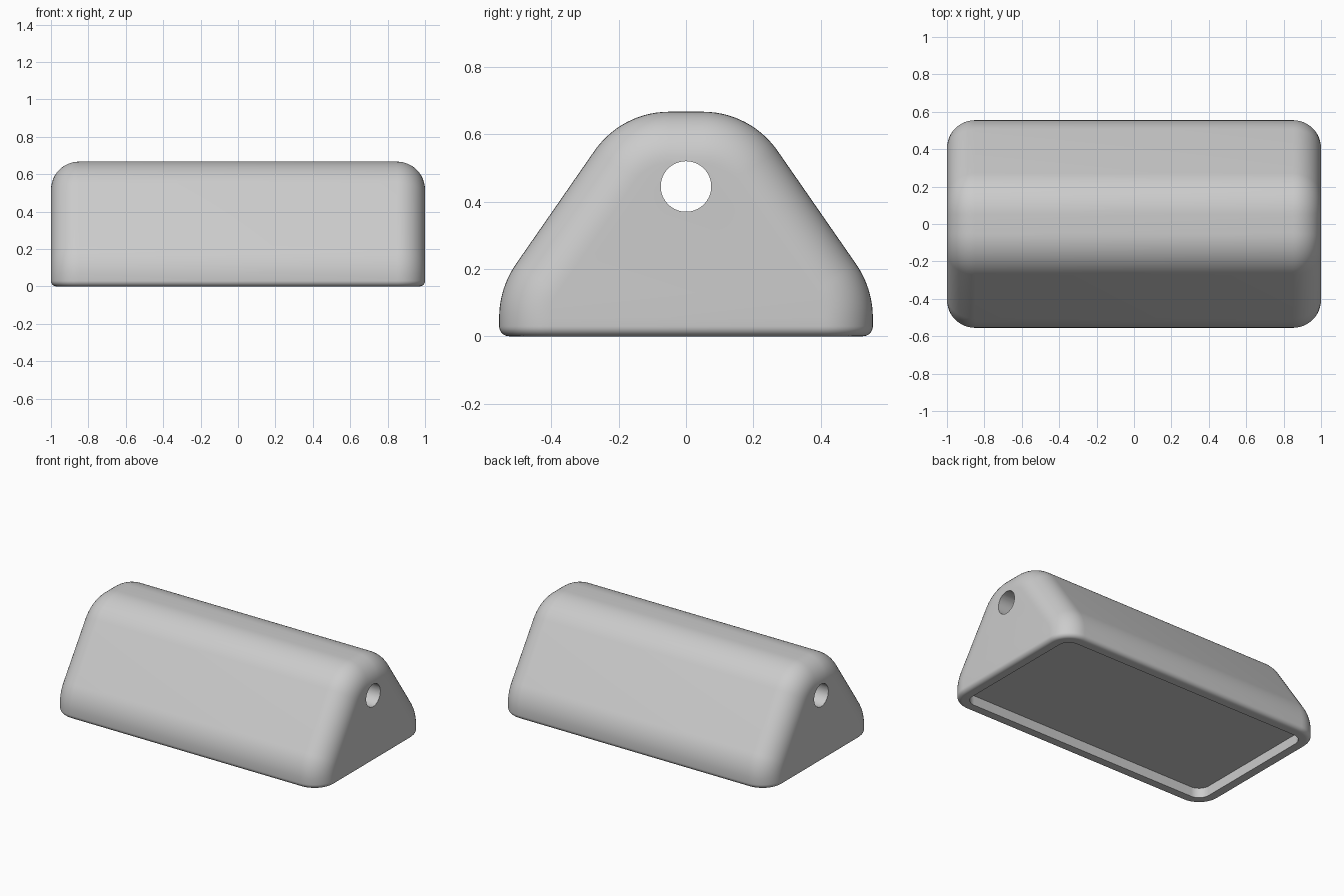
import bpy
import bmesh
from math import sin, cos, radians, pi

cube = bpy.data.objects.get("Cube")
if cube:
    bpy.data.objects.remove(cube, do_unlink=True)

HALF_LENGTH, HALF_WIDTH, HEIGHT = 1.0, 0.555, 0.667
END_R, TOP_R, SIDE_R, FOOT_R = 0.15, 0.27, 0.28, 0.03
SLOPE = 55
RECESS_INSET, RECESS_DEPTH = 0.075, 0.065

grey = bpy.data.materials.new("grey")
grey.use_nodes = True
grey.diffuse_color = (0.6, 0.6, 0.6, 1)
grey.node_tree.nodes["Principled BSDF"].inputs["Base Color"].default_value = (0.6, 0.6, 0.6, 1)


def steps(start, end, count):
    return [radians(start + (end - start) * i / count) for i in range(count + 1)]


def arc(cy, cz, radius, start, end, count):
    """Profile rows: core point, outward normal and end rounding radius."""
    core = radius - END_R
    return [(cy + core * sin(a), cz + core * cos(a), sin(a), cos(a), END_R)
            for a in steps(start, end, count)]


# Half profile from the ridge, down the slope, around the foot and into the recess
core_y = HALF_WIDTH - END_R
half = arc(0.05, HEIGHT - TOP_R, TOP_R, 0, SLOPE, 14)
half += arc(HALF_WIDTH - SIDE_R, 0.055, SIDE_R, SLOPE, 90, 10)
half += [(core_y, FOOT_R * (1 - sin(a)), 1, 0, END_R - FOOT_R * (1 - cos(a)))
         for a in steps(0, 90, 8)]
half += [(core_y, z, 1, 0, END_R - RECESS_INSET) for z in (0, RECESS_DEPTH)]
rows = [(-y, z, -ny, nz, r) for y, z, ny, nz, r in reversed(half)] + half

# Sweep every row along the length, rounding it over at both ends
bm = bmesh.new()
turn = steps(0, 90, 12)
stations = [(-1, a) for a in reversed(turn)] + [(1, a) for a in turn]
grid = [[bm.verts.new((s * (HALF_LENGTH - END_R + r * sin(a)),
                       y + r * cos(a) * ny, z + r * cos(a) * nz))
         for s, a in stations] for y, z, ny, nz, r in rows]
count = len(grid)
for i in range(count):
    a, b = grid[i], grid[(i + 1) % count]
    for j in range(len(stations) - 1):
        bm.faces.new((a[j], a[j + 1], b[j + 1], b[j]))

# Close the flat ends by joining opposite rows
for i in range(count // 2 - 1):
    for e in (0, -1):
        bm.faces.new((grid[i][e], grid[i + 1][e], grid[-2 - i][e], grid[-1 - i][e]))
bmesh.ops.recalc_face_normals(bm, faces=bm.faces)
mesh = bpy.data.meshes.new("body")
bm.to_mesh(mesh)
bm.free()
mesh.materials.append(grey)
body = bpy.data.objects.new("body", mesh)
bpy.context.collection.objects.link(body)

# Round hole through the whole length
bpy.ops.mesh.primitive_cylinder_add(vertices=64, radius=0.075, depth=3,
                                    location=(0, 0, 0.445), rotation=(0, pi / 2, 0))
cutter = bpy.context.object
cutter.name = "hole_cutter"
cutter.hide_render = True
cutter.data.materials.append(grey)
cut = body.modifiers.new("hole", 'BOOLEAN')
cut.operation = 'DIFFERENCE'
cut.solver = 'EXACT'
cut.object = cutter
bpy.ops.object.select_all(action='DESELECT')
body.select_set(True)
bpy.context.view_layer.objects.active = body
bpy.ops.object.modifier_apply(modifier=cut.name)
bpy.data.objects.remove(cutter, do_unlink=True)
bpy.ops.object.shade_smooth_by_angle(angle=radians(35))
